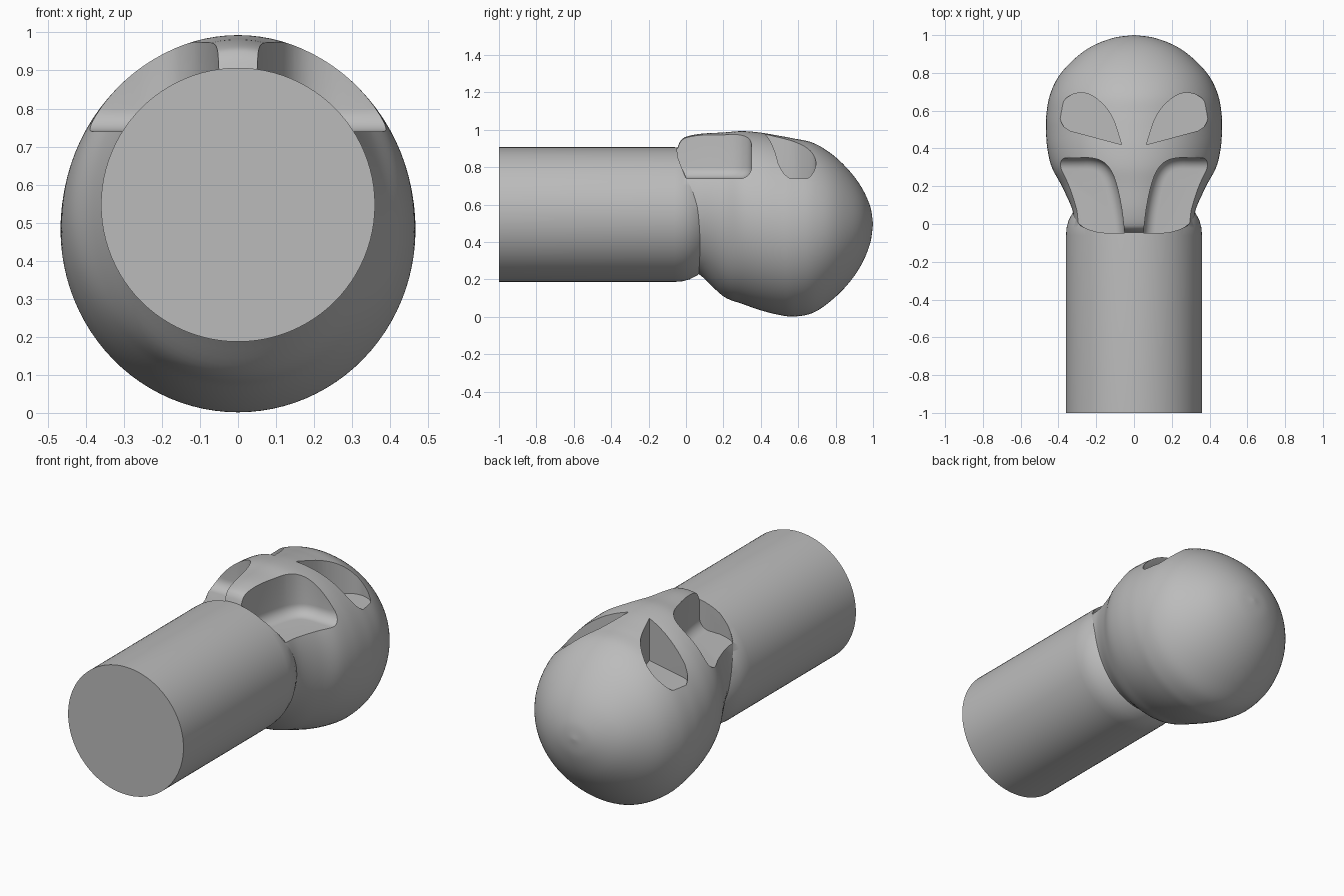
import bpy, bmesh
from math import cos, sin, tau, radians
from mathutils import Vector

if "Cube" in bpy.data.objects:
    bpy.data.objects.remove(bpy.data.objects["Cube"])

grey = bpy.data.materials.new("plain_grey")
grey.use_nodes = True
grey.diffuse_color = (0.5, 0.5, 0.5, 1)
grey.node_tree.nodes["Principled BSDF"].inputs["Base Color"].default_value = grey.diffuse_color

SEGMENTS = 96
FLOOR = 0.74


def smooth_path(points, steps):
    """Catmull-Rom curve through points of any dimension."""
    pts = [Vector(p) for p in points]
    pts = [pts[0] * 2 - pts[1]] + pts + [pts[-1] * 2 - pts[-2]]
    path = []
    for a, b, c, d in zip(pts, pts[1:], pts[2:], pts[3:]):
        for i in range(steps):
            t = i / steps
            path.append(b + (c - a) * t / 2 + (a - b * 2.5 + c * 2 - d / 2) * t**2
                        + ((b - c) * 3 + d - a) * t**3 / 2)
    return path + [pts[-2]]


def make_object(name, bm):
    bmesh.ops.recalc_face_normals(bm, faces=bm.faces)
    mesh = bpy.data.meshes.new(name)
    bm.to_mesh(mesh)
    bm.free()
    mesh.materials.append(grey)
    obj = bpy.data.objects.new(name, mesh)
    bpy.context.collection.objects.link(obj)
    return obj


def loft(name, sections):
    """Skin elliptical sections (y, half width, top, bottom) along y."""
    bm = bmesh.new()
    rings = []
    for y, width, top, bottom in sections:
        mid, half = (top + bottom) / 2, (top - bottom) / 2
        angles = [tau * i / SEGMENTS for i in range(SEGMENTS)]
        rings.append([bm.verts.new((width * cos(a), y, mid + half * sin(a))) for a in angles])
    for lower, upper in zip(rings, rings[1:]):
        for i in range(SEGMENTS):
            j = (i + 1) % SEGMENTS
            bm.faces.new((lower[i], lower[j], upper[j], upper[i]))
    bm.faces.new(rings[0])
    bm.faces.new(rings[-1])
    return make_object(name, bm)


def pocket_cutter(name, outline, side, fillet=0):
    """Vertical prism from the pocket floor up, with an optional floor fillet."""
    bm = bmesh.new()
    base = bm.faces.new([bm.verts.new((side * p[0], p[1], FLOOR)) for p in outline])
    rounded = list(base.edges)[:-FRONT_EDGES] if fillet else []
    lifted = bmesh.ops.extrude_face_region(bm, geom=[base], use_keep_orig=True)["geom"]
    bmesh.ops.translate(bm, vec=(0, 0, 0.5),
                        verts=[v for v in lifted if isinstance(v, bmesh.types.BMVert)])
    bmesh.ops.recalc_face_normals(bm, faces=bm.faces)
    if fillet:
        bmesh.ops.bevel(bm, geom=rounded, offset=fillet, segments=8, profile=0.5,
                        affect='EDGES', clamp_overlap=False)
    cutter = make_object(name, bm)
    cutter.hide_render = True
    return cutter


# Handle: round bar whose inner end is softened
bar = [(-1, 0.36), (-0.06, 0.36), (-0.02, 0.357), (0.02, 0.346),
       (0.06, 0.325), (0.09, 0.3), (0.15, 0.22)]
handle = loft("handle", [(y, r, 0.547 + r, 0.547 - r) for y, r in bar])

# Head: bulb of elliptical sections
head = loft("head", smooth_path([
    (-0.047, 0.26, 0.9, 0.3), (-0.03, 0.295, 0.94, 0.285), (0, 0.315, 0.963, 0.265),
    (0.08, 0.328, 0.979, 0.22), (0.2, 0.382, 0.986, 0.11), (0.3, 0.435, 0.993, 0.07),
    (0.4, 0.459, 0.985, 0.035), (0.5, 0.466, 0.968, 0.01), (0.58, 0.464, 0.953, 0.002),
    (0.68, 0.446, 0.93, 0.022), (0.78, 0.4, 0.87, 0.09), (0.87, 0.32, 0.785, 0.18),
    (0.94, 0.225, 0.69, 0.283), (0.985, 0.11, 0.59, 0.395), (1, 0.004, 0.5, 0.496)], 6))

# Eye outline: sharp inner tip and round outer end
eye = smooth_path([(0.34, 0.494), (0.378, 0.525), (0.394, 0.59), (0.36, 0.665), (0.28, 0.695),
                   (0.2, 0.665), (0.12, 0.575), (0.065, 0.42)], 6)

# Cheek outline: side opening, curved back wall, centre ridge, then the handle edge
wall = smooth_path([(0.6, 0.35), (0.33, 0.35), (0.23, 0.35), (0.165, 0.33),
                    (0.12, 0.28), (0.09, 0.2), (0.065, 0.08), (0.05, -0.048)], 5)
front = smooth_path([(0.18, -0.046), (0.25, -0.025), (0.305, 0.01)], 5) + [Vector((0.6, 0.05))]
FRONT_EDGES = len(front) + 1

cutters = []
for label, side in (("left", 1), ("right", -1)):
    cutters.append(pocket_cutter(label + "_eye_cutter", eye, side))
    cutters.append(pocket_cutter(label + "_cheek_cutter", wall + front, side, fillet=0.06))

# Join head and handle, then carve the pockets
for operation, tools in (('UNION', [handle]), ('DIFFERENCE', cutters)):
    for tool in tools:
        mod = head.modifiers.new(tool.name, 'BOOLEAN')
        mod.operation, mod.object, mod.solver = operation, tool, 'EXACT'

bpy.ops.object.select_all(action='DESELECT')
head.select_set(True)
bpy.context.view_layer.objects.active = head
bpy.ops.object.convert(target='MESH')
for tool in cutters + [handle]:
    bpy.data.objects.remove(tool)
head.name = "head_and_handle"
bpy.ops.object.shade_smooth_by_angle(angle=radians(32))
